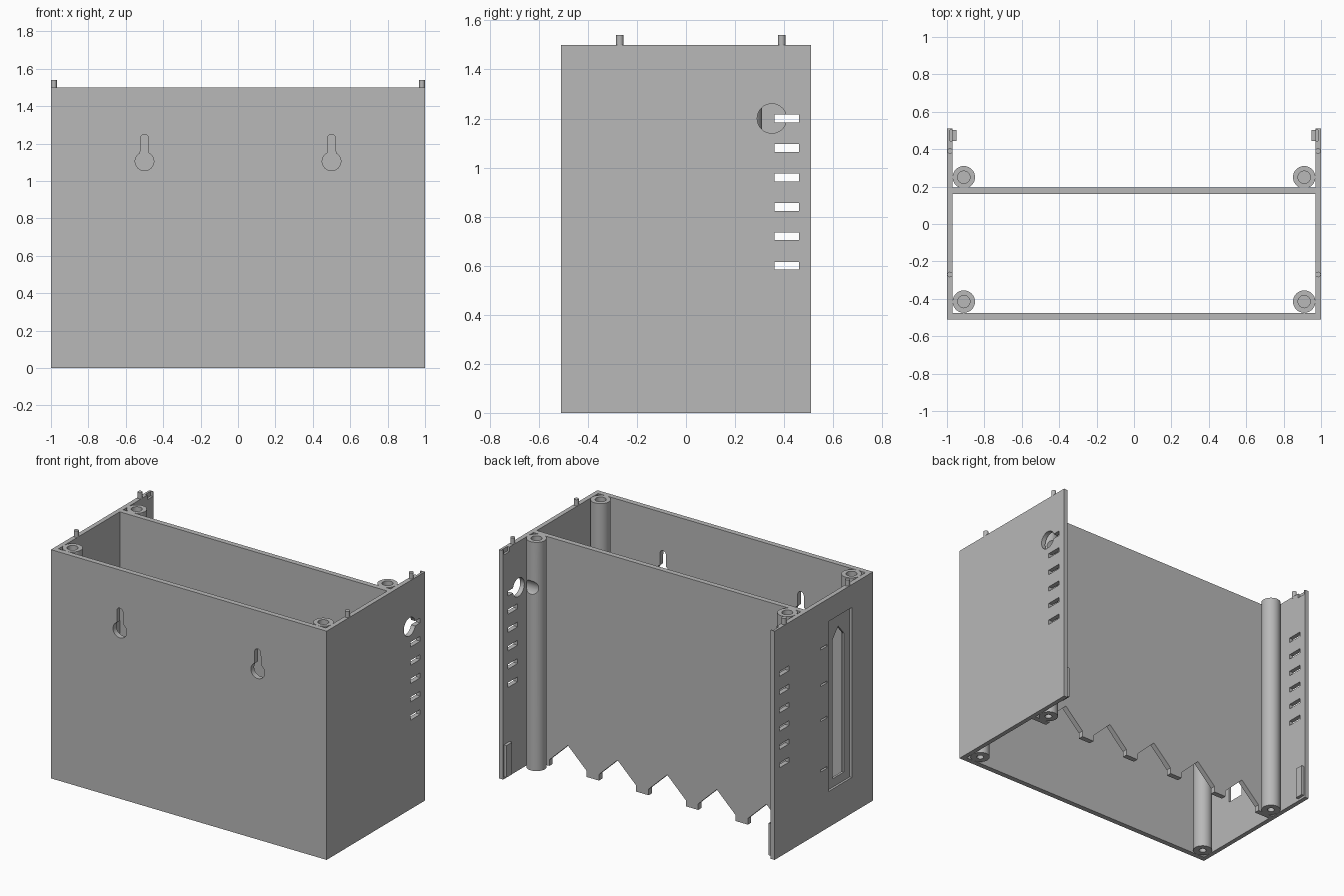
import bpy, bmesh, math

cube = bpy.data.objects.get("Cube")
if cube:
    bpy.data.objects.remove(cube, do_unlink=True)

grey = bpy.data.materials.new("plain grey")
grey.use_nodes = True
colour = (0.48, 0.48, 0.48, 1)
grey.diffuse_color = colour
grey.node_tree.nodes["Principled BSDF"].inputs["Base Color"].default_value = colour

TOP = 1.5


def prism(name, outline, axis, start, end):
    """Extrude a 2D outline along an axis from start to end."""
    place = {"x": lambda p, d: (d, p[0], p[1]),
             "y": lambda p, d: (p[0], d, p[1]),
             "z": lambda p, d: (p[0], p[1], d)}[axis]
    bm = bmesh.new()
    low = [bm.verts.new(place(p, start)) for p in outline]
    high = [bm.verts.new(place(p, end)) for p in outline]
    bm.faces.new(low)
    bm.faces.new(high)
    n = len(outline)
    for i in range(n):
        j = (i + 1) % n
        bm.faces.new((low[i], low[j], high[j], high[i]))
    bmesh.ops.recalc_face_normals(bm, faces=bm.faces)
    mesh = bpy.data.meshes.new(name)
    bm.to_mesh(mesh)
    bm.free()
    mesh.materials.append(grey)
    obj = bpy.data.objects.new(name, mesh)
    bpy.context.collection.objects.link(obj)
    return obj


def rect(a0, a1, b0, b1):
    return [(a0, b0), (a1, b0), (a1, b1), (a0, b1)]


def arc(a, b, r, first=0, last=360, n=32):
    full = last - first == 360
    steps = n if full else n + 1
    angles = [math.radians(first + (last - first) * i / n) for i in range(steps)]
    return [(a + r * math.cos(t), b + r * math.sin(t)) for t in angles]


def cut(obj, *cutter_args):
    """Subtract a prism and delete it."""
    cutter = prism("cutter", *cutter_args)
    cutter.hide_render = True
    mod = obj.modifiers.new("cut", "BOOLEAN")
    mod.operation, mod.solver, mod.object = "DIFFERENCE", "EXACT", cutter
    bpy.context.view_layer.objects.active = obj
    bpy.ops.object.modifier_apply(modifier=mod.name)
    bpy.data.objects.remove(cutter, do_unlink=True)


def smooth(obj):
    bpy.ops.object.select_all(action="DESELECT")
    obj.select_set(True)
    bpy.context.view_layer.objects.active = obj
    bpy.ops.object.shade_smooth_by_angle(angle=math.radians(30))


# Front wall with two keyhole hangers
front = prism("front_wall", rect(-1, 1, 0, TOP), "y", -0.51, -0.475)
for x in (-0.5, 0.5):
    keyhole = arc(x, 1.105, 0.05, 117, 423, 28) + arc(x, 1.228, 0.022, 0, 180, 12)
    cut(front, keyhole, "y", -0.6, -0.4)
smooth(front)

# Inner panel with a toothed lower edge
edge = [(-0.97, TOP), (-0.97, 0)]
for i in range(6):
    x = -0.9 + 0.36 * i
    if i > 0:
        edge += [(x - 0.045, 0.04), (x - 0.045, 0)]
    if i < 5:
        edge += [(x + 0.045, 0), (x + 0.045, 0.04), (x + 0.18, 0.17)]
edge += [(0.97, 0), (0.97, TOP)]
prism("inner_panel", edge, "y", 0.16, 0.195)

# Side walls, each with vents, a catch recess, pegs and a catch
for side, s in (("right", -1), ("left", 1)):
    wall = prism(side + "_wall", rect(-0.475, 0.51, 0, TOP), "x", s * 0.97, s)
    for i in range(6):
        z = 0.6 + 0.12 * i
        cut(wall, rect(0.36, 0.46, z - 0.016, z + 0.016), "x", s * 0.9, s * 1.1)
    cut(wall, rect(0.445, 0.502, 1.47, 1.6), "x", s * 0.94, s * 0.985)
    if s > 0:
        # Cable hole
        cut(wall, arc(0.35, 1.2, 0.06), "x", 0.9, 1.1)
    else:
        # Recessed window with a pointed slit, and small level marks
        cut(wall, rect(-0.29, -0.05, 0.235, 1.35), "x", -1.1, -0.985)
        slit = [(-0.23, 0.29), (-0.11, 0.29), (-0.11, 1.2), (-0.17, 1.27), (-0.23, 1.2)]
        cut(wall, slit, "x", -1.1, -0.9)
        for z in (0.4, 0.73, 0.96, 1.2):
            cut(wall, rect(-0.035, 0.035, z - 0.006, z + 0.006), "x", -1.1, -0.985)
    smooth(wall)

    prism(side + "_catch", rect(0.445, 0.502, 0.015, 0.225), "x", s * 0.95, s * 0.975)

    for place, y in (("front", -0.27), ("back", 0.39)):
        peg = prism(f"{side}_{place}_peg", arc(s * 0.984, y, 0.015, n=16), "z", TOP - 0.01, 1.54)
        smooth(peg)

    # Screw posts
    for place, y in (("front", -0.415), ("back", 0.25)):
        post = prism(f"{side}_{place}_post", arc(s * 0.91, y, 0.06), "z", 0, TOP)
        cut(post, arc(s * 0.91, y, 0.033, n=24), "z", 1.25, 1.6)
        cut(post, arc(s * 0.91, y, 0.022, n=24), "z", -0.1, 0.25)
        if s > 0 and place == "back":
            cut(post, arc(0.35, 1.2, 0.06), "x", 0.8, 1.1)
        smooth(post)
